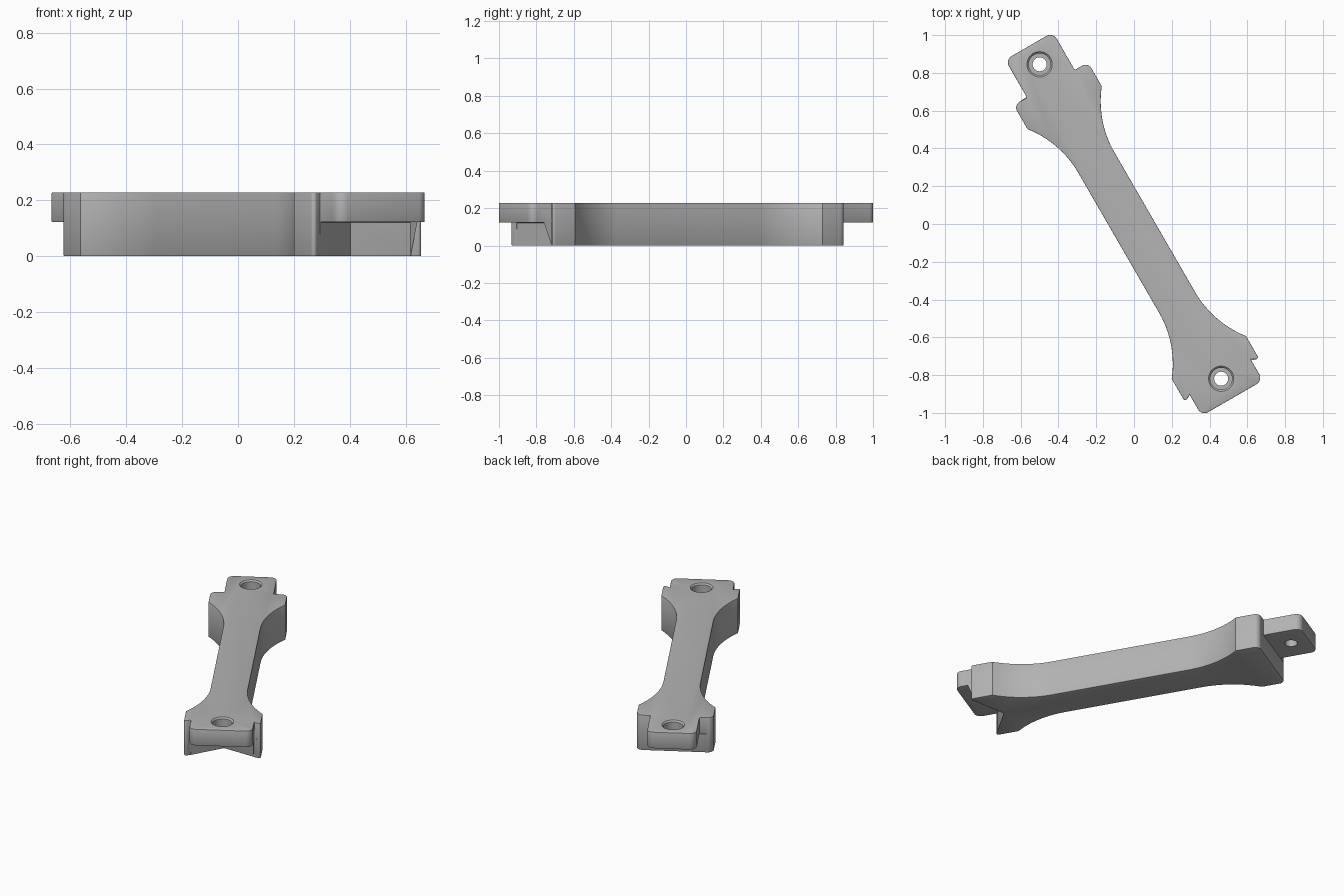
import bpy, bmesh, math
from mathutils import Vector, Matrix

if "Cube" in bpy.data.objects:
    bpy.data.objects.remove(bpy.data.objects["Cube"])

TOP, MID = 0.228, 0.122           # full height, underside of the end tabs
VC = -0.010                       # centre line offset across the bar
TURN = Matrix.Rotation(math.radians(30), 4, 'Z')

grey = bpy.data.materials.new("plain_grey")
grey.diffuse_color = (0.45, 0.45, 0.45, 1)
grey.use_nodes = True
grey.node_tree.nodes["Principled BSDF"].inputs["Base Color"].default_value = grey.diffuse_color


def make_object(name, bm):
    bmesh.ops.recalc_face_normals(bm, faces=bm.faces)
    bm.transform(TURN)
    mesh = bpy.data.meshes.new(name)
    bm.to_mesh(mesh)
    bm.free()
    mesh.materials.append(grey)
    ob = bpy.data.objects.new(name, mesh)
    bpy.context.collection.objects.link(ob)
    return ob


def prism(name, pts, z0, z1):
    bm = bmesh.new()
    face = bm.faces.new([bm.verts.new((x, y, z0)) for x, y in pts])
    ext = bmesh.ops.extrude_face_region(bm, geom=[face])
    verts = [g for g in ext['geom'] if isinstance(g, bmesh.types.BMVert)]
    bmesh.ops.translate(bm, verts=verts, vec=(0, 0, z1 - z0))
    return make_object(name, bm)


def rounded(p, r, prev, nxt, n=6):
    """Points of a fillet of radius r at corner p."""
    p, a, b = Vector(p), Vector(prev), Vector(nxt)
    a, b = (a - p).normalized(), (b - p).normalized()
    half = a.angle(b) / 2
    c = p + (a + b).normalized() * (r / math.sin(half))
    s = p + a * (r / math.tan(half)) - c
    e = p + b * (r / math.tan(half)) - c
    ang = s.angle_signed(e)       # clockwise positive
    out = []
    for i in range(n + 1):
        t = -ang * i / n
        out.append((c.x + s.x * math.cos(t) - s.y * math.sin(t),
                    c.y + s.x * math.sin(t) + s.y * math.cos(t)))
    return out


# Half outline from the notched end to the plain end: (across, along, radius)
NECK, SHOULDER, RISE, R = 0.110, 0.227, 0.117, 0.541
RUN = math.sqrt(R * R - (R - RISE) ** 2)
APEX, SLOPE = -0.822, math.tan(math.radians(30))


def flare(end, sign, n=14):
    """Curved flare from the neck out to a shoulder."""
    pts = []
    for i in range(n + 1):
        d = RUN * i / n
        pts.append((NECK + R - math.sqrt(R * R - d * d), end - sign * (RUN - d), 0))
    return pts


half = [(0.187, -1.059, 0.04),
        (0.187, APEX - 0.187 * SLOPE, 0),
        (SHOULDER, APEX - SHOULDER * SLOPE, 0.012)]
half += flare(-0.810, -1)[::-1]
half += flare(0.717, 1)
half += [(SHOULDER, 0.863, 0.035), (0.146, 0.863, 0), (0.146, 1.094, 0.04)]
loop = half + [(-x, y, r) for x, y, r in reversed(half)]
outline = []
for i, (x, y, r) in enumerate(loop):
    if r:
        outline += rounded((x, y), r, loop[i - 1][:2], loop[(i + 1) % len(loop)][:2])
    else:
        outline.append((x, y))
bar = prism("link_bar", [(x + VC, y) for x, y in outline], 0, TOP)

# Undercuts that leave thin tabs at both ends
plain = [(-0.4, 0.863), (0.4, 0.863), (0.4, 1.3), (-0.4, 1.3)]
vee = [(0, APEX), (-0.4, APEX - 0.4 * SLOPE), (-0.4, -1.3),
       (0.4, -1.3), (0.4, APEX - 0.4 * SLOPE)]
cutters = [prism(n, [(x + VC, y) for x, y in pts], -0.1, MID)
           for n, pts in (("plain_end_undercut", plain), ("vee_end_undercut", vee))]


# Counterbored screw holes, with a small chamfer at the rim
def hole(name, along, n=40):
    profile = [(0.037, -0.1), (0.037, TOP - 0.06), (0.058, TOP - 0.06),
               (0.058, TOP - 0.009), (0.067, TOP), (0.067, TOP + 0.05)]
    bm = bmesh.new()
    rings = [[bm.verts.new((VC + r * math.cos(math.tau * i / n),
                            along + r * math.sin(math.tau * i / n), z))
              for i in range(n)] for r, z in profile]
    for a, b in zip(rings, rings[1:]):
        for i in range(n):
            j = (i + 1) % n
            bm.faces.new((a[i], a[j], b[j], b[i]))
    bm.faces.new(rings[0])
    bm.faces.new(rings[-1])
    return make_object(name, bm)


holes = [hole("plain_end_hole", 0.982), hole("vee_end_hole", -0.940)]


def cut(tool):
    mod = bar.modifiers.new(tool.name, 'BOOLEAN')
    mod.operation, mod.solver, mod.object = 'DIFFERENCE', 'EXACT', tool
    tool.hide_render = True


for tool in cutters:
    cut(tool)
bevel = bar.modifiers.new("edge_bevel", 'BEVEL')
bevel.width, bevel.segments = 0.007, 2
bevel.limit_method, bevel.angle_limit = 'ANGLE', math.radians(65)
for tool in holes:
    cut(tool)

# Apply the cuts, drop the helpers and shade
bpy.context.view_layer.objects.active = bar
bar.select_set(True)
for mod in list(bar.modifiers):
    bpy.ops.object.modifier_apply(modifier=mod.name)
for tool in cutters + holes:
    bpy.data.objects.remove(tool)
bpy.ops.object.shade_smooth_by_angle(angle=math.radians(30))
